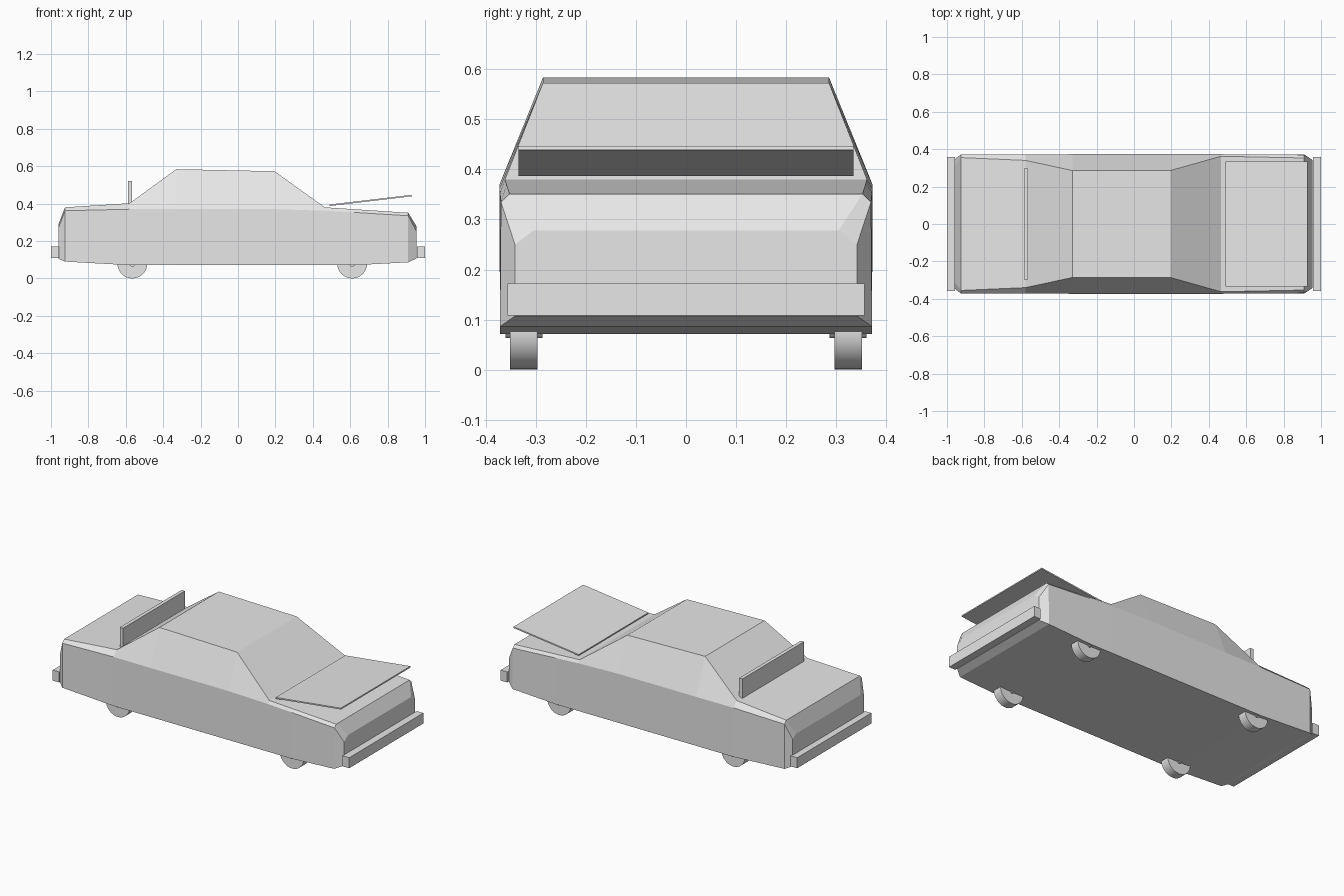
import bpy, bmesh
from math import pi, atan2, hypot
from mathutils import Matrix, Vector

cube = bpy.data.objects.get("Cube")
if cube:
    bpy.data.objects.remove(cube, do_unlink=True)

# One light grey for everything
grey = bpy.data.materials.new("light_grey")
grey.use_nodes = True
grey.diffuse_color = (0.8, 0.8, 0.8, 1)
grey.node_tree.nodes["Principled BSDF"].inputs["Base Color"].default_value = (0.8, 0.8, 0.8, 1)


def finish(name, bm):
    bmesh.ops.recalc_face_normals(bm, faces=bm.faces[:])
    mesh = bpy.data.meshes.new(name)
    bm.to_mesh(mesh)
    bm.free()
    mesh.materials.append(grey)
    obj = bpy.data.objects.new(name, mesh)
    bpy.context.collection.objects.link(obj)
    return obj


def box(name, centre, size, tilt=0):
    bm = bmesh.new()
    matrix = (Matrix.Translation(centre) @ Matrix.Rotation(-tilt, 4, 'Y')
              @ Matrix.Diagonal(Vector(size)).to_4x4())
    bmesh.ops.create_cube(bm, size=1, matrix=matrix)
    return finish(name, bm)


def disc(bm, centre, radius, width):
    matrix = Matrix.Translation(centre) @ Matrix.Rotation(pi / 2, 4, 'X')
    bmesh.ops.create_cone(bm, cap_ends=True, segments=32, radius1=radius,
                          radius2=radius, depth=width, matrix=matrix)


# Body shell: x, then half width and height of sill, belt line and top edge
stations = [
    (-0.96, (0.345, 0.105), (0.345, 0.27), (0.31, 0.29)),
    (-0.925, (0.372, 0.09), (0.372, 0.362), (0.355, 0.38)),
    (-0.58, (0.372, 0.071), (0.372, 0.37), (0.34, 0.402)),
    (-0.33, (0.372, 0.071), (0.373, 0.37), (0.286, 0.584)),
    (0.195, (0.372, 0.071), (0.373, 0.37), (0.286, 0.573)),
    (0.465, (0.372, 0.071), (0.373, 0.362), (0.362, 0.38)),
    (0.62, (0.372, 0.071), (0.372, 0.353), (0.359, 0.37)),
    (0.91, (0.372, 0.086), (0.37, 0.335), (0.353, 0.351)),
    (0.955, (0.342, 0.107), (0.342, 0.25), (0.305, 0.278)),
]
bm = bmesh.new()
rings = []
for x, *half in stations:
    ring = [(y, z) for y, z in half] + [(-y, z) for y, z in reversed(half)]
    rings.append([bm.verts.new((x, y, z)) for y, z in ring])
for a, b in zip(rings, rings[1:]):
    for i in range(len(a)):
        j = (i + 1) % len(a)
        bm.faces.new((a[i], a[j], b[j], b[i]))
bm.faces.new(rings[0])
bm.faces.new(rings[-1])
finish("body_shell", bm)

# Bumpers
box("front_bumper", (0.978, 0, 0.14), (0.044, 0.714, 0.064))
box("rear_bumper", (-0.978, 0, 0.14), (0.044, 0.714, 0.064))

# Raised bonnet panel and upright rear spoiler
run, rise = 0.44, 0.052
box("raised_bonnet", (0.709, 0, 0.417), (hypot(run, rise), 0.67, 0.008), atan2(rise, run))
box("rear_spoiler", (-0.578, 0, 0.455), (0.022, 0.595, 0.13))

# Wheels with small hubs poking out on both faces
for end, x in (("front", 0.61), ("rear", -0.565)):
    for side, s in (("left", 1), ("right", -1)):
        bm = bmesh.new()
        disc(bm, (x, s * 0.324, 0.08), 0.08, 0.055)
        disc(bm, (x, s * 0.324, 0.08), 0.017, 0.074)
        wheel = finish(f"{end}_{side}_wheel", bm)
        bpy.ops.object.select_all(action='DESELECT')
        wheel.select_set(True)
        bpy.context.view_layer.objects.active = wheel
        bpy.ops.object.shade_smooth_by_angle(angle=pi / 6)
